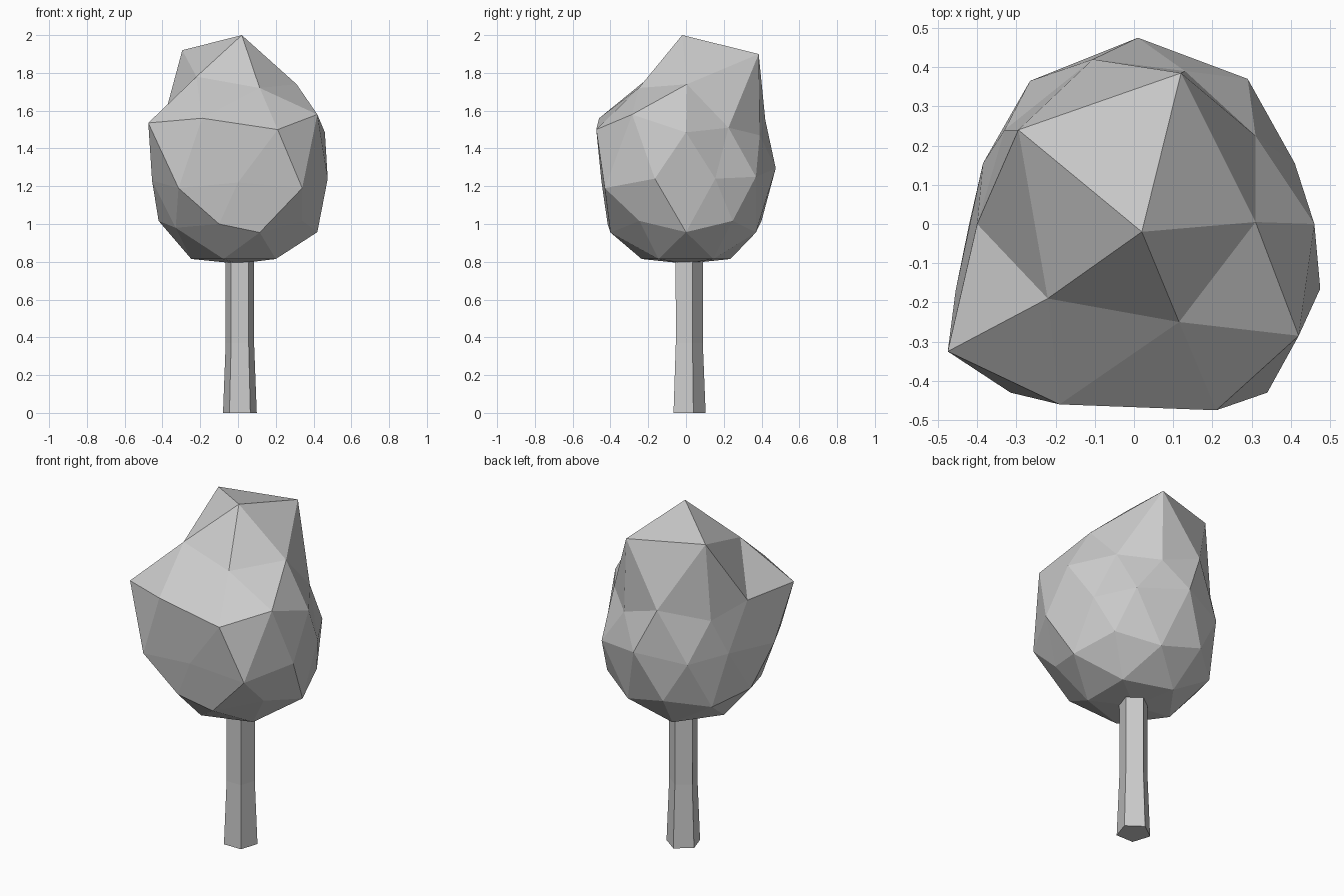
import bpy, bmesh, math
from mathutils import Vector

if "Cube" in bpy.data.objects:
    bpy.data.objects.remove(bpy.data.objects["Cube"])


def add_object(name, bm):
    bmesh.ops.recalc_face_normals(bm, faces=bm.faces)
    mesh = bpy.data.meshes.new(name)
    bm.to_mesh(mesh)
    bm.free()
    obj = bpy.data.objects.new(name, mesh)
    bpy.context.collection.objects.link(obj)
    return obj


# Trunk: five-sided, flared at the foot
bm = bmesh.new()
rings = []
for z, r in ((0, 0.094), (0.37, 0.079), (0.9, 0.08)):
    angles = [math.radians(90 + 72 * i) for i in range(5)]
    rings.append([bm.verts.new((0.01 + r * math.cos(a), 0.01 + r * math.sin(a), z)) for a in angles])
for low, high in zip(rings, rings[1:]):
    for i in range(5):
        j = (i + 1) % 5
        bm.faces.new((low[i], low[j], high[j], high[i]))
bm.faces.new(rings[0])
bm.faces.new(rings[-1])
add_object("trunk", bm)

# Crown: low-poly ball whose corners are pulled out of round
bm = bmesh.new()
bmesh.ops.create_icosphere(bm, subdivisions=2, radius=1)
unit = {v: v.co.copy() for v in bm.verts}
for v in bm.verts:
    v.co = Vector((v.co.x * 0.47, v.co.y * 0.47, 1.24 + v.co.z * 0.5))


def pull(height, start, step, targets):
    """Move the corners of one ring (unit height, azimuth in degrees)."""
    for i, co in enumerate(targets):
        a = math.radians(start + i * step)
        r = math.sqrt(1 - height * height)
        d = Vector((r * math.cos(a), r * math.sin(a), height))
        min(unit, key=lambda v: (unit[v] - d).length).co = co


# Tip and shoulder of the crown
pull(1, 0, 0, [(0.02, -0.02, 2.0)])
pull(0.85, 0, 72, [(0.31, 0.005, 1.74), (0.12, 0.385, 1.9), (-0.295, 0.24, 1.92),
                   (-0.22, -0.19, 1.78), (0.115, -0.25, 1.72)])
pull(0.526, 36, 72, [(0.31, 0.225, 1.51), (-0.105, 0.42, 1.55), (-0.4, 0, 1.53),
                     (-0.19, -0.46, 1.56), (0.42, -0.285, 1.58)])
pull(0.447, 0, 72, [(0.46, 0, 1.485), (0.13, 0.39, 1.47), (-0.33, 0.24, 1.48),
                    (-0.475, -0.325, 1.535), (0.21, -0.475, 1.5)])
# Belly
pull(0, 18, 36, [(0.41, 0.155, 1.24), (0.29, 0.37, 1.25), (0.01, 0.475, 1.295),
                 (-0.265, 0.365, 1.25), (-0.385, 0.155, 1.27), (-0.455, -0.17, 1.23),
                 (-0.315, -0.43, 1.19), (0, -0.447, 1.22), (0.34, -0.43, 1.19),
                 (0.475, -0.165, 1.24)])
# Underside
pull(-0.526, 0, 72, [(0.42, 0, 0.957), (0.12, 0.37, 0.955), (-0.33, 0.23, 0.97),
                     (-0.33, -0.23, 0.98), (0.115, -0.4, 0.955)])
pull(-0.447, 252, 0, [(-0.1, -0.415, 1.0)])
pull(-1, 0, 0, [(0, 0, 0.79)])
add_object("crown", bm)
